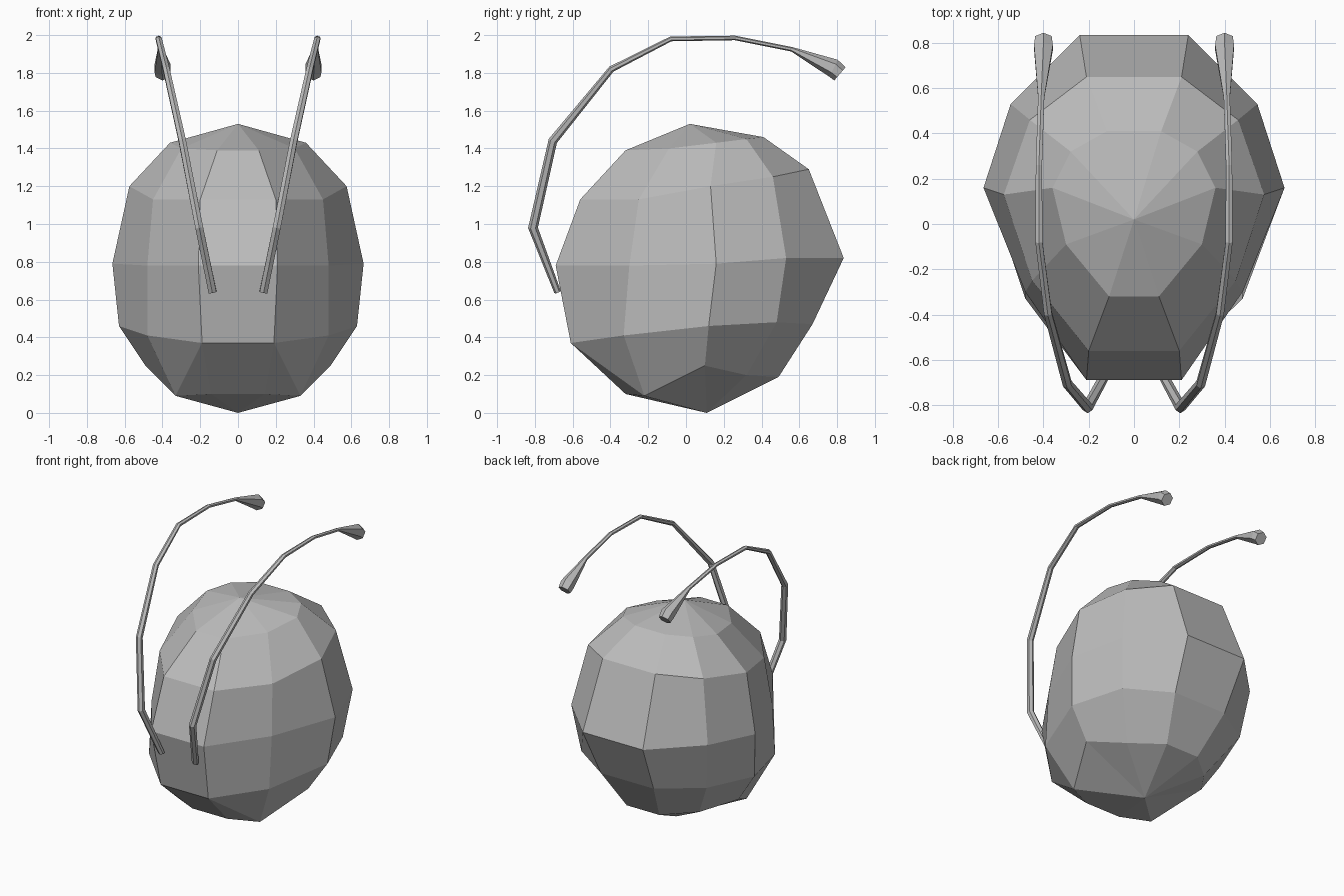
import bpy
import bmesh
import math
from mathutils import Vector

cube = bpy.data.objects.get("Cube")
if cube:
    bpy.data.objects.remove(cube, do_unlink=True)

# Single flat grey
grey = bpy.data.materials.new("plain grey")
grey.use_nodes = True
colour = (0.5, 0.5, 0.5, 1)
grey.diffuse_color = colour
grey.node_tree.nodes["Principled BSDF"].inputs["Base Color"].default_value = colour


def finish(bm, name):
    """Turn a bmesh into a flat shaded, grey object."""
    bmesh.ops.recalc_face_normals(bm, faces=bm.faces)
    mesh = bpy.data.meshes.new(name)
    bm.to_mesh(mesh)
    bm.free()
    mesh.materials.append(grey)
    obj = bpy.data.objects.new(name, mesh)
    bpy.context.collection.objects.link(obj)
    return obj


def bridge(bm, lower, upper):
    """Join two closed loops of equal length with quads."""
    n = len(lower)
    for i in range(n):
        j = (i + 1) % n
        bm.faces.new((lower[i], lower[j], upper[j], upper[i]))


# Faceted head: half rings from crown to chin, each running front to back
half_rings = [
    [(.11, -.32, 1.39), (.30, -.09, 1.40), (.36, .16, 1.43), (.28, .32, 1.45), (.12, .41, 1.46)],
    [(.20, -.56, 1.13), (.45, -.25, 1.13), (.575, .13, 1.20), (.46, .46, 1.25), (.21, .65, 1.29)],
    [(.21, -.69, .78), (.48, -.30, .78), (.665, .16, .79), (.545, .53, .82), (.24, .835, .82)],
    [(.19, -.61, .37), (.48, -.33, .41), (.63, .12, .46), (.50, .48, .48), (.21, .67, .47)],
    [(.14, -.32, .10), (.33, -.22, .09), (.49, .10, .25), (.33, .32, .20), (.13, .49, .19)],
]


def build_head():
    bm = bmesh.new()
    rings = []
    for half in half_rings:
        mirrored = [(-x, y, z) for x, y, z in reversed(half)]
        rings.append([bm.verts.new(p) for p in half + mirrored])
    for upper, lower in zip(rings, rings[1:]):
        bridge(bm, lower, upper)
    # Crown and chin fans
    for ring, tip in ((rings[0], (0, .02, 1.53)), (rings[-1], (0, .11, 0))):
        pole = bm.verts.new(tip)
        for i, v in enumerate(ring):
            bm.faces.new((v, ring[(i + 1) % len(ring)], pole))
    # Crease the jaw corners from the front panel to the jaw points
    bm.faces.ensure_lookup_table()
    brow, jaw = rings[-2], rings[-1]
    for a, b in ((brow[0], jaw[1]), (brow[-1], jaw[-2])):
        bmesh.ops.connect_vert_pair(bm, verts=[a, b])
    return finish(bm, "head")


# Antenna: centre points with the radius across and the radius in height
antenna_path = [
    ((.135, -.68, .64), .024, .018),
    ((.205, -.81, .98), .024, .026),
    ((.295, -.705, 1.44), .022, .024),
    ((.38, -.395, 1.82), .020, .017),
    ((.42, -.08, 1.98), .018, .013),
    ((.42, .26, 1.985), .016, .012),
    ((.41, .56, 1.925), .016, .012),
    ((.40, .78, 1.825), .048, .050),
    ((.40, .815, 1.795), .042, .046),
]


def build_antennae(sides=6):
    bm = bmesh.new()
    points = [Vector(p) for p, _, _ in antenna_path]
    loops = []
    for i, (_, wide, tall) in enumerate(antenna_path):
        before = points[max(i - 1, 0)]
        after = points[min(i + 1, len(points) - 1)]
        along = (after - before).normalized()
        across = Vector((1, 0, 0))
        across = (across - along * across.dot(along)).normalized()
        up = along.cross(across)
        loop = []
        for k in range(sides):
            angle = math.tau * (k + .5) / sides
            offset = across * math.cos(angle) * wide + up * math.sin(angle) * tall
            loop.append(bm.verts.new(points[i] + offset))
        loops.append(loop)
    for first, second in zip(loops, loops[1:]):
        bridge(bm, first, second)
    bm.faces.new(loops[0])
    bm.faces.new(loops[-1])
    obj = finish(bm, "antennae")
    # Matching antenna on the other side
    mirror = obj.modifiers.new("mirror", 'MIRROR')
    mirror.use_axis[0] = True
    mirror.use_mirror_merge = False
    return obj


build_head()
build_antennae()
